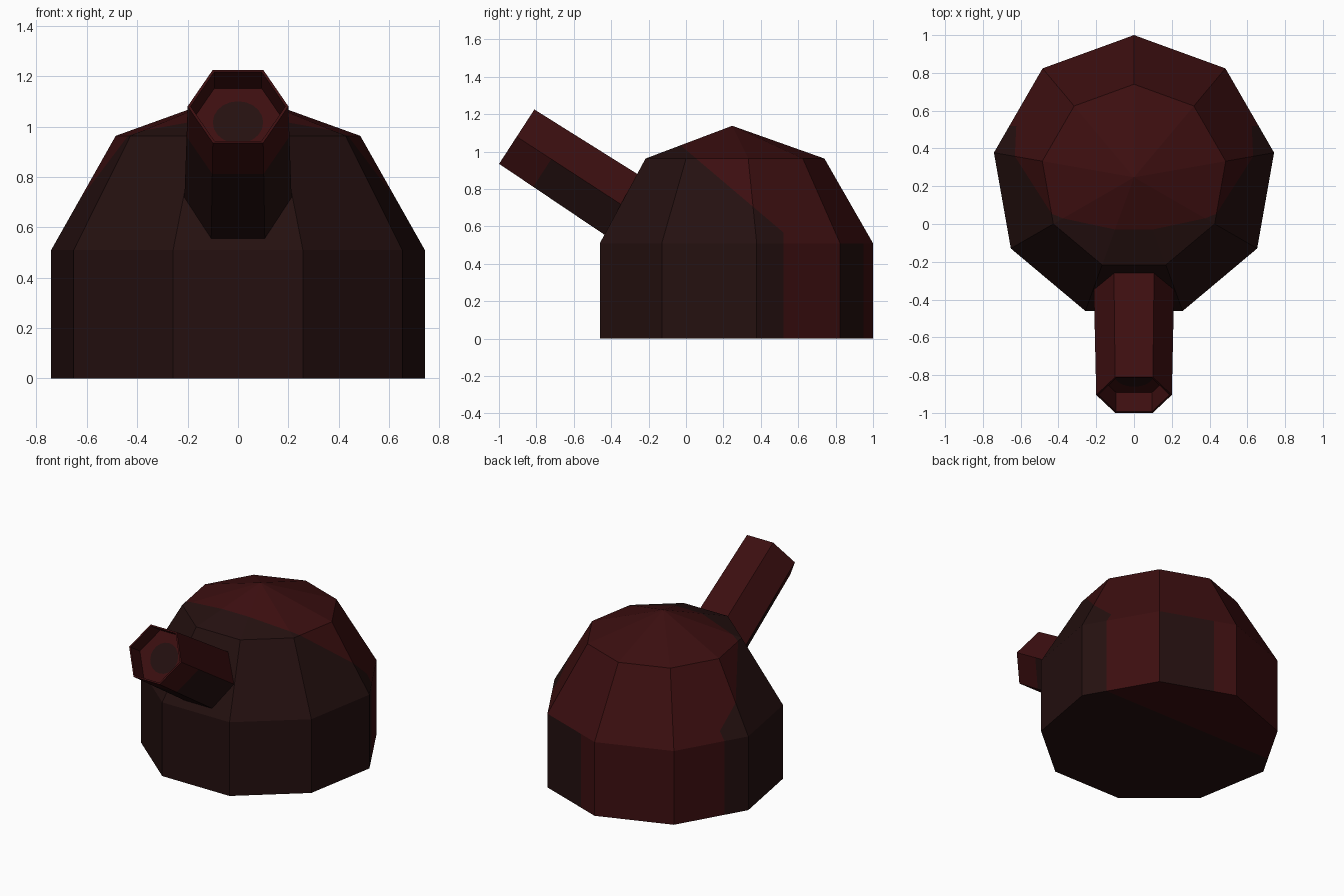
import bpy, bmesh, math
from mathutils import Matrix, Vector

if "Cube" in bpy.data.objects:
    bpy.data.objects.remove(bpy.data.objects["Cube"])

def material(name, col):
    m = bpy.data.materials.new(name)
    m.diffuse_color = (*col, 1)
    m.use_nodes = True
    m.node_tree.nodes["Principled BSDF"].inputs["Base Color"].default_value = m.diffuse_color
    return m

RED = material("dark_red", (0.045, 0.0045, 0.005))
BROWN = material("dark_brown", (0.018, 0.0052, 0.005))

def ring(bm, n, r, z, start):
    return [bm.verts.new((r * math.cos(start + i * math.tau / n),
                          r * math.sin(start + i * math.tau / n), z)) for i in range(n)]

def bridge(bm, a, b):
    n = len(a)
    for i in range(n):
        j = (i + 1) % n
        bm.faces.new((a[i], a[j], b[j], b[i]))

def cut(bm, co, no):
    bmesh.ops.bisect_plane(bm, geom=bm.verts[:] + bm.edges[:] + bm.faces[:],
                           plane_co=co, plane_no=no, dist=1e-5)

def finish(bm, name, is_brown, matrix=None):
    # colour faces by the given rule, then place the part
    bm.normal_update()
    for f in bm.faces:
        f.material_index = int(is_brown(f.calc_center_median(), f.normal))
    if matrix:
        bm.transform(matrix)
    me = bpy.data.meshes.new(name)
    bm.to_mesh(me)
    bm.free()
    me.materials.append(RED)
    me.materials.append(BROWN)
    ob = bpy.data.objects.new(name, me)
    bpy.context.collection.objects.link(ob)

# Nine-sided domed body
bm = bmesh.new()
rings = [ring(bm, 9, r, z, math.pi / 2) for r, z in ((0.753, 0), (0.753, 0.51), (0.493, 0.963))]
bm.faces.new(rings[0][::-1])
for a, b in zip(rings, rings[1:]):
    bridge(bm, a, b)
apex = bm.verts.new((0, 0, 1.138))
for i in range(9):
    bm.faces.new((rings[2][i], rings[2][(i + 1) % 9], apex))
bm.transform(Matrix.Translation((0, 0.247, 0)))
cut(bm, (0, 0.52, 0.56), (0, 1, 0))
cut(bm, (0, 0.53, 0.56), (0, 1, 1.18))
cut(bm, (0.14, 0, 0), (1, 0, 0))

def body_brown(c, n):
    front = c.y < 0.52 and c.y + 1.18 * (c.z - 0.56) < 0.53
    back_patch = c.x > 0.14 and c.y > 0.83 and c.z < 0.5
    return front or back_patch

finish(bm, "domed_body", body_brown)

# Six-sided tilted barrel with a shallow recess in its mouth (local +z points out)
place = Matrix.Translation((0, -0.905, 1.08)) @ Matrix.Rotation(math.radians(57), 4, 'X')
bm = bmesh.new()
loops = [ring(bm, 6, r, z, 0) for r, z in ((0.217, -0.9), (0.2, 0), (0.188, 0), (0.188, -0.12))]
bm.faces.new(loops[0][::-1])
for a, b in zip(loops, loops[1:]):
    bridge(bm, a, b)
bm.faces.new(loops[3])
cut(bm, (0, 0, -0.22), (0, 0, 1))
finish(bm, "barrel", lambda c, n: c.z < -0.22 and n.y < -0.3 and abs(n.z) < 0.5, place)

# Dark round bore at the bottom of the recess
bm = bmesh.new()
bm.faces.new(ring(bm, 20, 0.1, -0.117, 0))
finish(bm, "barrel_bore", lambda c, n: True, place)
